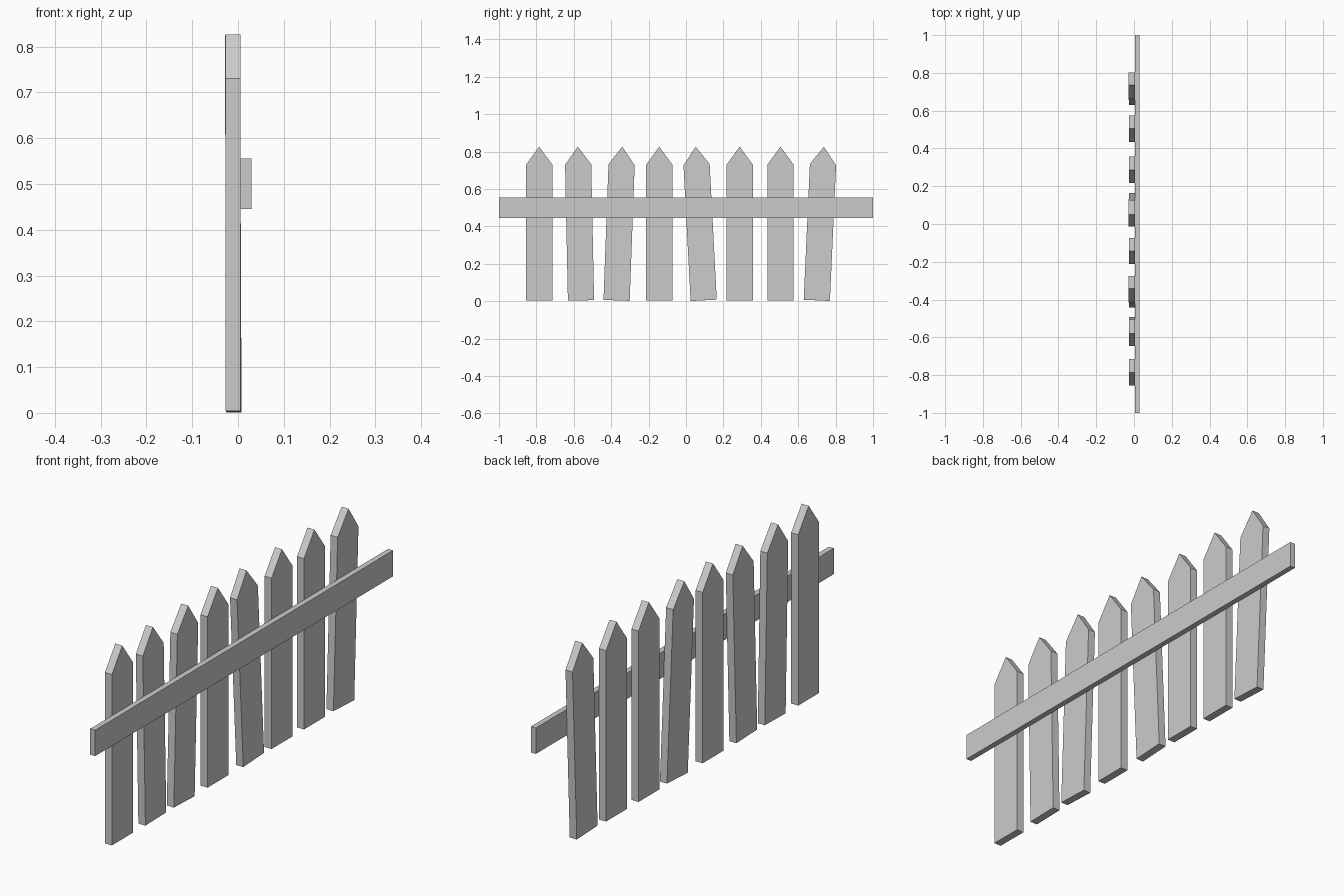
import bpy
import bmesh
from math import radians

if "Cube" in bpy.data.objects:
    bpy.data.objects.remove(bpy.data.objects["Cube"])


def prism(name, profile, thickness, location, rotation=(0, 0, 0)):
    """Extrude a y-z outline along x, centred on its own origin."""
    bm = bmesh.new()
    face = bm.faces.new([bm.verts.new((-thickness / 2, y, z)) for y, z in profile])
    ext = bmesh.ops.extrude_face_region(bm, geom=[face])
    verts = [g for g in ext["geom"] if isinstance(g, bmesh.types.BMVert)]
    bmesh.ops.translate(bm, verts=verts, vec=(thickness, 0, 0))
    bmesh.ops.recalc_face_normals(bm, faces=bm.faces)
    mesh = bpy.data.meshes.new(name)
    bm.to_mesh(mesh)
    bm.free()
    obj = bpy.data.objects.new(name, mesh)
    obj.location = location
    obj.rotation_euler = [radians(a) for a in rotation]
    bpy.context.collection.objects.link(obj)
    return obj


# Pointed pickets: (y centre, sideways tilt, slight lean in degrees)
half_w, half_h, shoulder = 0.07, 0.411, 0.315
outline = [(-half_w, -half_h), (half_w, -half_h), (half_w, shoulder),
           (0, half_h), (-half_w, shoulder)]
pickets = [
    (-0.785, 0, 0), (-0.57, 1.2, -0.1), (-0.356, -2.1, -0.15), (-0.143, 0, 0),
    (0.073, 3.0, -0.2), (0.287, 0, 0), (0.505, 0, 0), (0.718, -2.6, -0.25),
]
for i, (y, tilt, lean) in enumerate(pickets, 1):
    prism(f"picket_{i}", outline, 0.033, (-0.0105, y, 0.415), (tilt, lean, 0))

# Horizontal rail on the +x side
rail = [(-1, -0.055), (1, -0.055), (1, 0.055), (-1, 0.055)]
prism("rail", rail, 0.0235, (0.0172, 0, 0.50))
